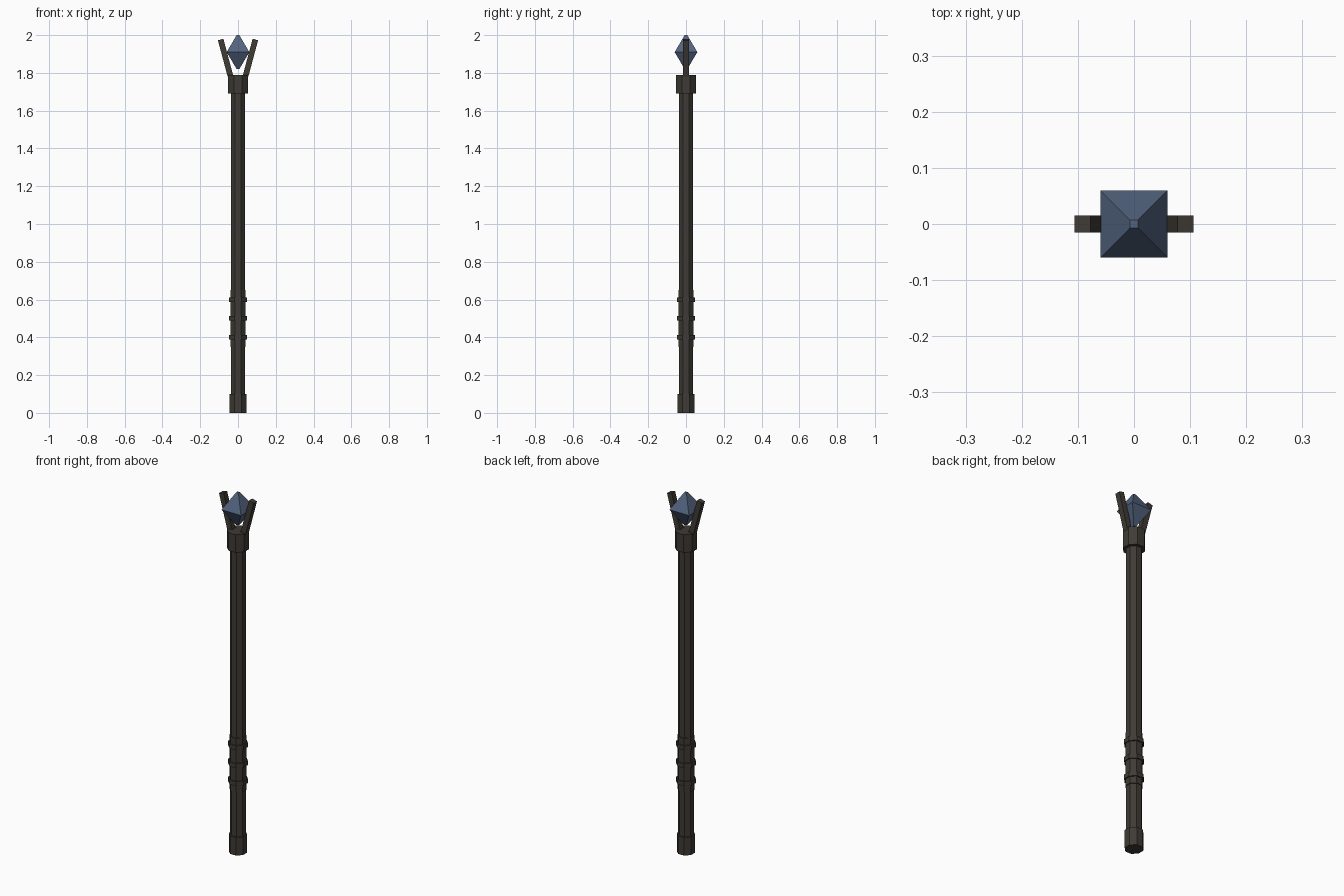
import bpy
import bmesh
from math import pi, cos, radians
from mathutils import Matrix

cube = bpy.data.objects.get("Cube")
if cube:
    bpy.data.objects.remove(cube, do_unlink=True)


def make_material(name, colour):
    mat = bpy.data.materials.new(name)
    mat.use_nodes = True
    mat.diffuse_color = (*colour, 1)
    mat.node_tree.nodes["Principled BSDF"].inputs["Base Color"].default_value = (*colour, 1)
    return mat


wood = make_material("dark wood", (0.05, 0.043, 0.035))
gem = make_material("slate blue crystal", (0.085, 0.125, 0.21))


def add_object(name, bm, mat):
    bmesh.ops.recalc_face_normals(bm, faces=bm.faces)
    mesh = bpy.data.meshes.new(name)
    bm.to_mesh(mesh)
    bm.free()
    mesh.materials.append(mat)
    obj = bpy.data.objects.new(name, mesh)
    bpy.context.collection.objects.link(obj)
    return obj


def add_frustum(bm, sides, low, high, z0, z1):
    """Prism with flat sides facing the axes; low and high are half widths."""
    scale = 1 / cos(pi / sides)
    place = Matrix.Translation((0, 0, (z0 + z1) / 2)) @ Matrix.Rotation(pi / sides, 4, "Z")
    bmesh.ops.create_cone(bm, cap_ends=True, segments=sides, radius1=low * scale,
                          radius2=high * scale, depth=z1 - z0, matrix=place)


def add_band(name, half_width, z0, z1):
    bm = bmesh.new()
    add_frustum(bm, 8, half_width, half_width, z0, z1)
    add_object(name, bm, wood)


# Pole, end cap, grip and collar
add_band("shaft", 0.037, 0, 1.72)
add_band("end_cap", 0.044, 0, 0.1)
add_band("grip", 0.041, 0.35, 0.65)
add_band("collar", 0.053, 1.69, 1.79)

# Raised rings around the grip
for i, z in enumerate((0.4, 0.5, 0.6)):
    add_band(f"grip_ring_{i + 1}", 0.047, z - 0.012, z + 0.012)

# Prongs leaning outward from the collar
for name, side in (("left_prong", 1), ("right_prong", -1)):
    bm = bmesh.new()
    place = (Matrix.Translation((0.066 * side, 0, 1.88))
             @ Matrix.Rotation(radians(15) * side, 4, "Y")
             @ Matrix.Diagonal((0.03, 0.03, 0.2, 1)))
    bmesh.ops.create_cube(bm, size=1, matrix=place)
    add_object(name, bm, wood)

# Floating four-sided crystal with blunt tips
bm = bmesh.new()
add_frustum(bm, 4, 0.007, 0.06, 1.82, 1.91)
add_frustum(bm, 4, 0.06, 0.007, 1.91, 2.0)
middle = [f for f in bm.faces if abs(f.calc_center_median().z - 1.91) < 0.001]
bmesh.ops.delete(bm, geom=middle, context="FACES")
bmesh.ops.remove_doubles(bm, verts=bm.verts, dist=0.0005)
add_object("crystal", bm, gem)
